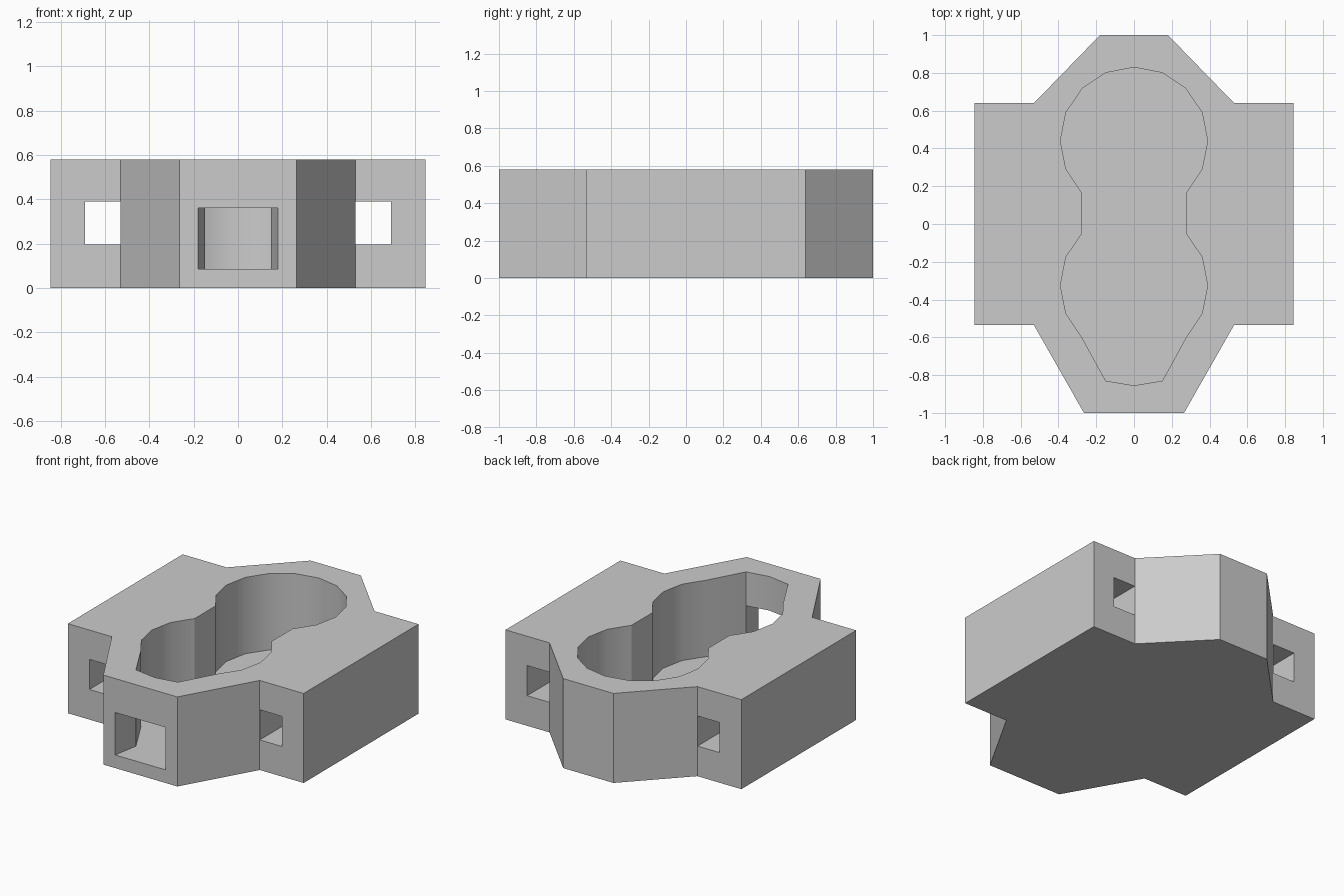
import bpy, bmesh, math

cube = bpy.data.objects.get("Cube")
if cube:
    bpy.data.objects.remove(cube, do_unlink=True)

HEIGHT, FLOOR = 0.58, 0.085

grey = bpy.data.materials.new("light grey")
grey.use_nodes = True
grey.diffuse_color = (0.6, 0.6, 0.6, 1)
grey.node_tree.nodes["Principled BSDF"].inputs["Base Color"].default_value = (0.6, 0.6, 0.6, 1)


def mirrored(half):
    """Close a right-hand half outline by mirroring it across x = 0."""
    return half + [(-x, y) for x, y in reversed(half) if x > 0]


def prism(name, outline, z0, z1):
    bm = bmesh.new()
    base = bm.faces.new([bm.verts.new((x, y, z0)) for x, y in outline])
    top = bmesh.ops.extrude_face_region(bm, geom=[base])["geom"]
    bmesh.ops.translate(bm, vec=(0, 0, z1 - z0),
                        verts=[v for v in top if isinstance(v, bmesh.types.BMVert)])
    bmesh.ops.recalc_face_normals(bm, faces=bm.faces)
    mesh = bpy.data.meshes.new(name)
    bm.to_mesh(mesh)
    bm.free()
    mesh.materials.append(grey)
    obj = bpy.data.objects.new(name, mesh)
    bpy.context.collection.objects.link(obj)
    return obj


def arc(cy, start, end, radius=0.39):
    """Right-hand arc of a sixteen-sided circle, in steps."""
    return [(radius * math.cos(math.pi * i / 8), cy + radius * math.sin(math.pi * i / 8))
            for i in range(start, end + 1)]


# Block with stepped side wings and tapered ends
body = prism("body", mirrored([(0.265, -1), (0.53, -0.535), (0.845, -0.535),
                               (0.845, 0.64), (0.53, 0.64), (0.18, 1)]), 0, HEIGHT)

# Two-lobed pocket, lengthened towards the front
pocket = [(0, -0.855), (0.15, -0.83)] + arc(-0.325, -2, 2) + arc(0.44, -2, 3) + [(0, 0.83)]
cutters = [prism("pocket_cutter", mirrored(pocket), FLOOR, HEIGHT + 0.1)]

# Tapered front window, level with the pocket floor
cutters.append(prism("window_cutter", mirrored([(0.198, -1.1), (0.141, -0.78)]), FLOOR, 0.36))

# Strap slots running through both wings
for side, name in ((1, "left"), (-1, "right")):
    corners = [(0.531, -0.6), (0.69, -0.6), (0.69, 0.7), (0.531, 0.7)]
    cutters.append(prism(name + "_slot_cutter", [(side * x, y) for x, y in corners], 0.195, 0.39))

bpy.ops.object.select_all(action="DESELECT")
body.select_set(True)
bpy.context.view_layer.objects.active = body
for cutter in cutters:
    cutter.hide_render = True
    cut = body.modifiers.new(cutter.name, "BOOLEAN")
    cut.operation, cut.solver, cut.object = "DIFFERENCE", "EXACT", cutter
    bpy.ops.object.modifier_apply(modifier=cut.name)
    bpy.data.objects.remove(cutter, do_unlink=True)

bpy.ops.object.shade_smooth_by_angle(angle=math.radians(30))
